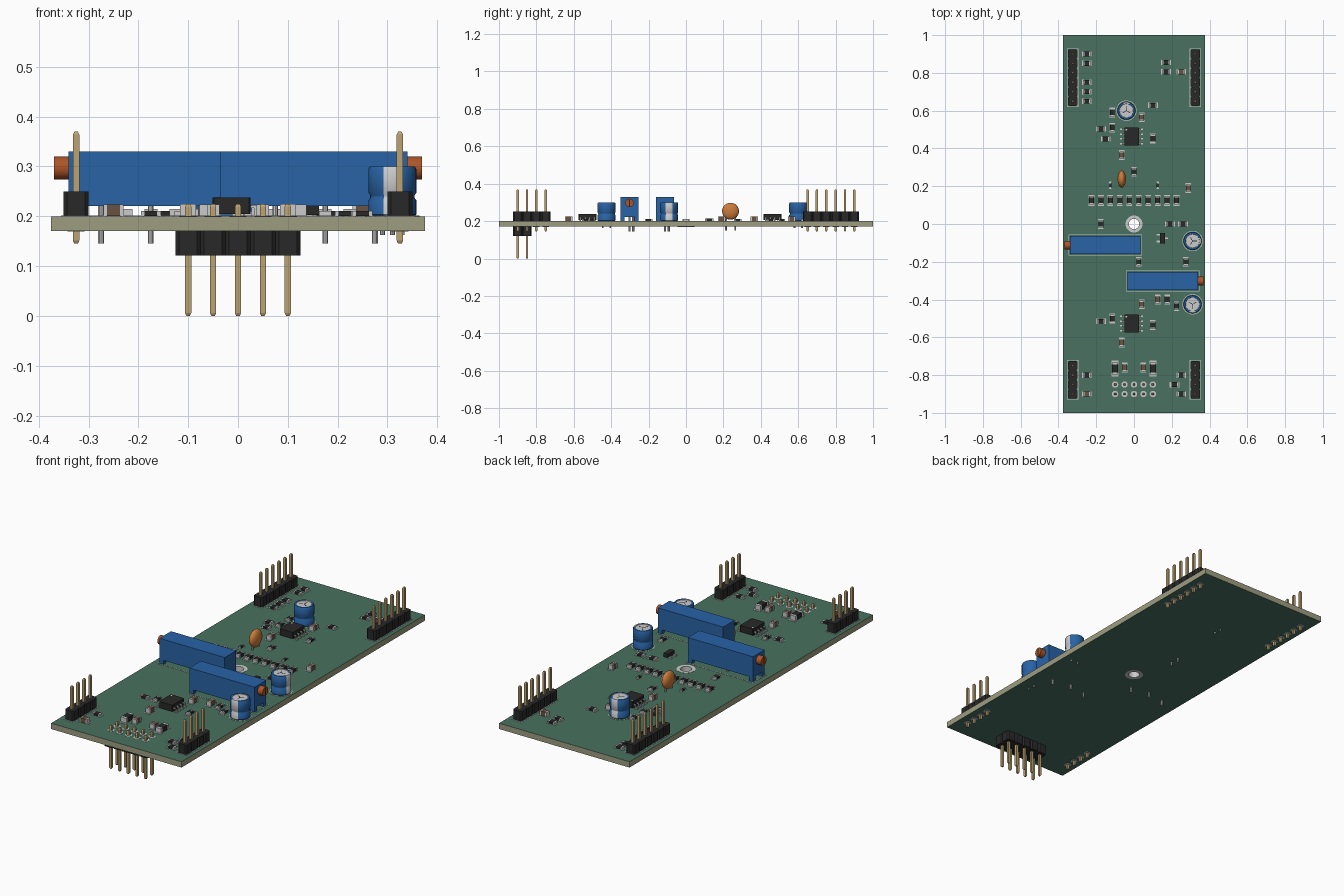
import bpy, bmesh, math
from mathutils import Matrix, Vector

if "Cube" in bpy.data.objects:
    bpy.data.objects.remove(bpy.data.objects["Cube"])

TOP, BOT = 0.20, 0.17


def mat(name, r, g, b):
    m = bpy.data.materials.new(name)
    m.diffuse_color = (r, g, b, 1)
    m.use_nodes = True
    m.node_tree.nodes["Principled BSDF"].inputs["Base Color"].default_value = m.diffuse_color
    return m


GREEN = mat("solder_mask", .065, .165, .115)
EDGE = mat("board_edge", .34, .34, .22)
BLACK = mat("black_plastic", .022, .022, .022)
GOLD = mat("gold", .50, .37, .17)
BLUE = mat("blue_plastic", .022, .125, .38)
RUST = mat("orange_screw", .42, .09, .02)
DISC = mat("orange_ceramic", .60, .20, .04)
SILVER = mat("silver", .55, .55, .54)
BROWN = mat("brown_ceramic", .14, .085, .055)
WHITE = mat("silk_white", .62, .65, .62)


def finish(name, bm, mats, smooth=False):
    me = bpy.data.meshes.new(name)
    bm.to_mesh(me)
    bm.free()
    for m in mats:
        me.materials.append(m)
    ob = bpy.data.objects.new(name, me)
    bpy.context.collection.objects.link(ob)
    if smooth:
        bpy.ops.object.select_all(action='DESELECT')
        ob.select_set(True)
        bpy.context.view_layer.objects.active = ob
        bpy.ops.object.shade_smooth_by_angle(angle=math.radians(35))
    return ob


def paint(verts, m):
    for f in {f for v in verts for f in v.link_faces}:
        f.material_index = m


def box(bm, x0, x1, y0, y1, z0, z1, m=0, chamfer=0):
    c = Vector((x0 + x1, y0 + y1, z0 + z1)) / 2
    mx = Matrix.Translation(c) @ Matrix.Diagonal((x1 - x0, y1 - y0, z1 - z0, 1))
    vs = bmesh.ops.create_cube(bm, size=1, matrix=mx)['verts']
    paint(vs, m)
    if chamfer:
        es = {e for v in vs for e in v.link_edges
              if abs(e.verts[0].co.z - e.verts[1].co.z) > 1e-5}
        bmesh.ops.bevel(bm, geom=list(es), offset=chamfer, segments=1, affect='EDGES')


def cbox(bm, x, y, w, d, z0, z1, m=0, chamfer=0):
    box(bm, x - w / 2, x + w / 2, y - d / 2, y + d / 2, z0, z1, m, chamfer)


def cyl(bm, c, r1, r2, h, n=16, m=0, rot=Matrix()):
    mx = Matrix.Translation(c) @ rot
    vs = bmesh.ops.create_cone(bm, cap_ends=True, segments=n, radius1=r1, radius2=r2,
                               depth=h, matrix=mx)['verts']
    paint(vs, m)


def lathe(bm, x, y, prof, pick, n=32, closed=False):
    """Revolve (r, z) points; pick(segment, angle) gives the material slot."""
    rings = [[bm.verts.new((x + r * math.cos(2 * math.pi * i / n),
                            y + r * math.sin(2 * math.pi * i / n), z)) for i in range(n)]
             for r, z in prof]
    for k in range(len(rings) if closed else len(rings) - 1):
        a, b = rings[k], rings[(k + 1) % len(rings)]
        for i in range(n):
            j = (i + 1) % n
            f = bm.faces.new((a[i], a[j], b[j], b[i]))
            f.material_index = pick(k, 2 * math.pi * (i + .5) / n)
    if not closed:
        bm.faces.new(rings[-1]).material_index = pick(len(rings), 0)
        bm.faces.new(rings[0][::-1])


def ring(bm, x, y, r0, r1, z0, z1, n=32):
    lathe(bm, x, y, [(r0, z0), (r1, z0), (r1, z1), (r0, z1)], lambda k, a: 0, n, True)


# board with centre mounting hole
bm = bmesh.new()
hole = bmesh.ops.create_circle(bm, segments=32, radius=.028)['verts']
cs = [bm.verts.new((x, y, 0)) for x, y in ((-.375, -1), (.375, -1), (.375, 1), (-.375, 1))]
for i in range(4):
    bm.edges.new((cs[i], cs[(i + 1) % 4]))
bmesh.ops.triangle_fill(bm, use_beauty=True, edges=bm.edges[:])
for v in bm.verts:
    v.co.z = BOT
ext = bmesh.ops.extrude_face_region(bm, geom=bm.faces[:])['geom']
for v in ext:
    if isinstance(v, bmesh.types.BMVert):
        v.co.z = TOP
bmesh.ops.recalc_face_normals(bm, faces=bm.faces[:])
for f in bm.faces:
    f.material_index = 0 if abs(f.normal.z) > .5 else 1
finish("circuit_board", bm, [GREEN, EDGE])

bm = bmesh.new()
ring(bm, 0, 0, .0275, .045, BOT - .001, TOP + .001)
finish("mounting_hole_plating", bm, [SILVER])


# pin headers
def header(name, pts, body, pins):
    b, p, pad = bmesh.new(), bmesh.new(), bmesh.new()
    turn = Matrix.Rotation(math.pi / 4, 4, 'Z')
    for x, y in pts:
        cbox(b, x, y, .05, .05, *body, chamfer=.007)
        cbox(p, x, y, .0126, .0126, pins[0] + .006, pins[1] - .006)
        cyl(p, (x, y, pins[1] - .003), .0089, .005, .006, 4, 0, turn)
        cyl(p, (x, y, pins[0] + .003), .005, .0089, .006, 4, 0, turn)
        for z in (BOT, TOP):
            cyl(pad, (x, y, z), .017, .017, .002, 16)
    finish(name + "_body", b, [BLACK])
    finish(name + "_pins", p, [GOLD])
    finish(name + "_pads", pad, [SILVER])


for s, side in ((-1, "left"), (1, "right")):
    header("back_" + side + "_header", [(s * .325, .65 + .05 * i) for i in range(6)],
           (TOP, .25), (.145, .37))
    header("front_" + side + "_header", [(s * .325, -.9 + .05 * i) for i in range(4)],
           (TOP, .25), (.145, .37))
header("power_header", [(-.1 + .05 * i, y) for i in range(5) for y in (-.9, -.85)],
       (.121, BOT), (0, .225))


# multi-turn trimmers
def trimmer(s, y):
    bm = bmesh.new()
    xs = sorted((s * .34, -s * .035))
    box(bm, *xs, y - .0475, y + .0475, .221, .33)
    for x in (xs[0] + .012, xs[1] - .012):
        for dy in (-.0375, .0375):
            cbox(bm, x, y + dy, .024, .02, TOP, .222)
    finish("trimmer_body", bm, [BLUE])
    bm = bmesh.new()
    rot = Matrix.Rotation(math.pi / 2, 4, 'Y')
    cyl(bm, (s * .354, y, .297), .023, .023, .03, 24, 0, rot)
    cbox(bm, s * .3685, y, .002, .007, .279, .315, 1)
    finish("trimmer_screw", bm, [RUST, BLACK], True)
    bm = bmesh.new()
    for i in range(3):
        cyl(bm, (s * (.275 - .1 * i), y + (.02 if i == 1 else 0), .184), .006, .006, .078, 10)
    finish("trimmer_leads", bm, [SILVER], True)


trimmer(-1, -.112)
trimmer(1, -.302)


# electrolytic capacitors
def can(x, y, ang):
    prof = [(.044, .2), (.048, .204), (.048, .232), (.0445, .237), (.0445, .242), (.048, .247),
            (.048, .295), (.045, .3), (.037, .3), (.036, .298)]

    def pick(k, a):
        if k >= 8:
            return 1
        d = (a - ang + math.pi) % (2 * math.pi) - math.pi
        return 1 if abs(d) < .42 else 0
    bm = bmesh.new()
    lathe(bm, x, y, prof, pick)
    finish("capacitor_can", bm, [BLUE, SILVER], True)
    bm = bmesh.new()
    for a in (0, 2 * math.pi / 3, 4 * math.pi / 3):
        c = (x + .012 * math.cos(a + ang), y + .012 * math.sin(a + ang), .298)
        vs = bmesh.ops.create_cube(bm, size=1, matrix=Matrix.Translation(c) @ Matrix.Rotation(
            a + ang, 4, 'Z') @ Matrix.Diagonal((.024, .003, .001, 1)))
    finish("capacitor_vent", bm, [BLACK])
    bm = bmesh.new()
    px, py = .02 * math.cos(ang), .02 * math.sin(ang)
    for s in (-1, 1):
        cyl(bm, (x + s * px, y + s * py, .182), .005, .005, .04, 10)
    finish("capacitor_leads", bm, [SILVER], True)


CANS = [(-.04, .6, math.pi / 2), (.31, -.09, 0), (.31, -.425, -math.pi / 2)]
for c in CANS:
    can(*c)

# ceramic disc capacitor
bm = bmesh.new()
bmesh.ops.create_uvsphere(bm, u_segments=24, v_segments=16, radius=1,
                          matrix=Matrix.Translation((-.065, .238, .253)) @
                          Matrix.Diagonal((.022, .045, .045, 1)))
finish("disc_capacitor", bm, [DISC], True)
bm = bmesh.new()
for dy in (-.025, .025):
    cyl(bm, (-.065, .238 + dy, .193), .005, .005, .085, 10)
finish("disc_capacitor_leads", bm, [SILVER], True)

# eight-lead chips
for y in (.463, -.527):
    bm = bmesh.new()
    cbox(bm, -.013, y, .077, .097, .205, .238, 0, .003)
    cyl(bm, (-.04, y + .036, .238), .005, .005, .001, 12, 1)
    for s in (-1, 1):
        for i in range(4):
            ly = y - .0375 + .025 * i
            cbox(bm, -.013 + s * .043, ly, .012, .008, .217, .222, 1)
            cbox(bm, -.013 + s * .0475, ly, .005, .008, .201, .222, 1)
            cbox(bm, -.013 + s * .0545, ly, .012, .008, .201, .206, 1)
    finish("amplifier_chip", bm, [BLACK, SILVER])


# small surface-mount parts: l = length, w = width, h = height
def chip(name, x, y, upright, l, w, h, body):
    bm = bmesh.new()

    def part(off, ln, wd, z0, z1, m):
        if upright:
            cbox(bm, x, y + off, wd, ln, z0, z1, m)
        else:
            cbox(bm, x + off, y, ln, wd, z0, z1, m)
    part(0, l * .64, w, TOP + .001, TOP + h, 0)
    for s in (-1, 1):
        part(s * l * .41, l * .18, w, TOP + .001, TOP + h, 1)
        part(s * l * .5, l * .3, w * 1.15, TOP, TOP + .0015, 1)
    finish(name, bm, [body, SILVER])


for x, y in [(-.25, .9), (-.25, .85), (-.25, .75), (-.25, .7), (-.25, .65), (.17, .855),
             (.17, .805), (.1, .628), (-.175, .503), (-.15, .45), (.19, 0), (.26, 0),
             (-.175, -.515), (-.25, -.8), (.25, -.8), (.215, -.85), (.25, -.9)]:
    chip("chip_resistor", x, y, False, .04, .025, .011, BLACK)
for x, y in [(-.115, .59), (-.115, .51), (.1, .453), (0, .277), (-.175, 0), (.025, -.2),
             (.275, -.2), (.175, -.4), (.225, -.435), (-.115, -.5), (.1, -.535)]:
    chip("chip_resistor", x, y, True, .04, .025, .011, BLACK)
for x, y in [(.04, .565), (-.065, .365), (.287, .19), (.04, -.425), (.125, -.4),
             (-.065, -.628), (-.05, -.76), (.05, -.76)]:
    chip("chip_capacitor", x, y, True, .04, .025, .024, BROWN)
for x, y in [(.25, .805), (-.25, -.9)]:
    chip("chip_capacitor", x, y, False, .04, .025, .024, BROWN)
for x in (-.125, .125):
    chip("small_resistor", x, .205, True, .03, .012, .009, BLACK)
for i in range(10):
    chip("row_resistor", -.225 + .05 * i, .125, True, .045, .026, .015, BLACK)
for x in (-.1, .1):
    chip("power_diode", x, -.765, True, .065, .032, .025, BLACK)

# three-lead transistor
bm = bmesh.new()
cbox(bm, .15, -.075, .026, .056, .203, .222)
for x, y in ((.129, -.057), (.129, -.093), (.171, -.075)):
    cbox(bm, x, y, .018, .009, TOP, .206, 1)
finish("transistor", bm, [BLACK, SILVER])

# printed outlines around the larger parts
bm = bmesh.new()
frames = [(-.344, .039, -.165, -.059), (-.039, .344, -.355, -.249)]
for s in (-.325, .325):
    frames += [(s - .027, s + .027, .623, .927), (s - .027, s + .027, -.927, -.723)]
for x0, x1, y0, y1 in frames:
    t = .003
    for r in ((x0 - t, x1 + t, y0 - t, y0), (x0 - t, x1 + t, y1, y1 + t),
              (x0 - t, x0, y0, y1), (x1, x1 + t, y0, y1)):
        box(bm, *r, TOP, TOP + .0012)
for x, y, a in CANS:
    ring(bm, x, y, .051, .054, TOP, TOP + .0012)
finish("printed_outlines", bm, [WHITE])
